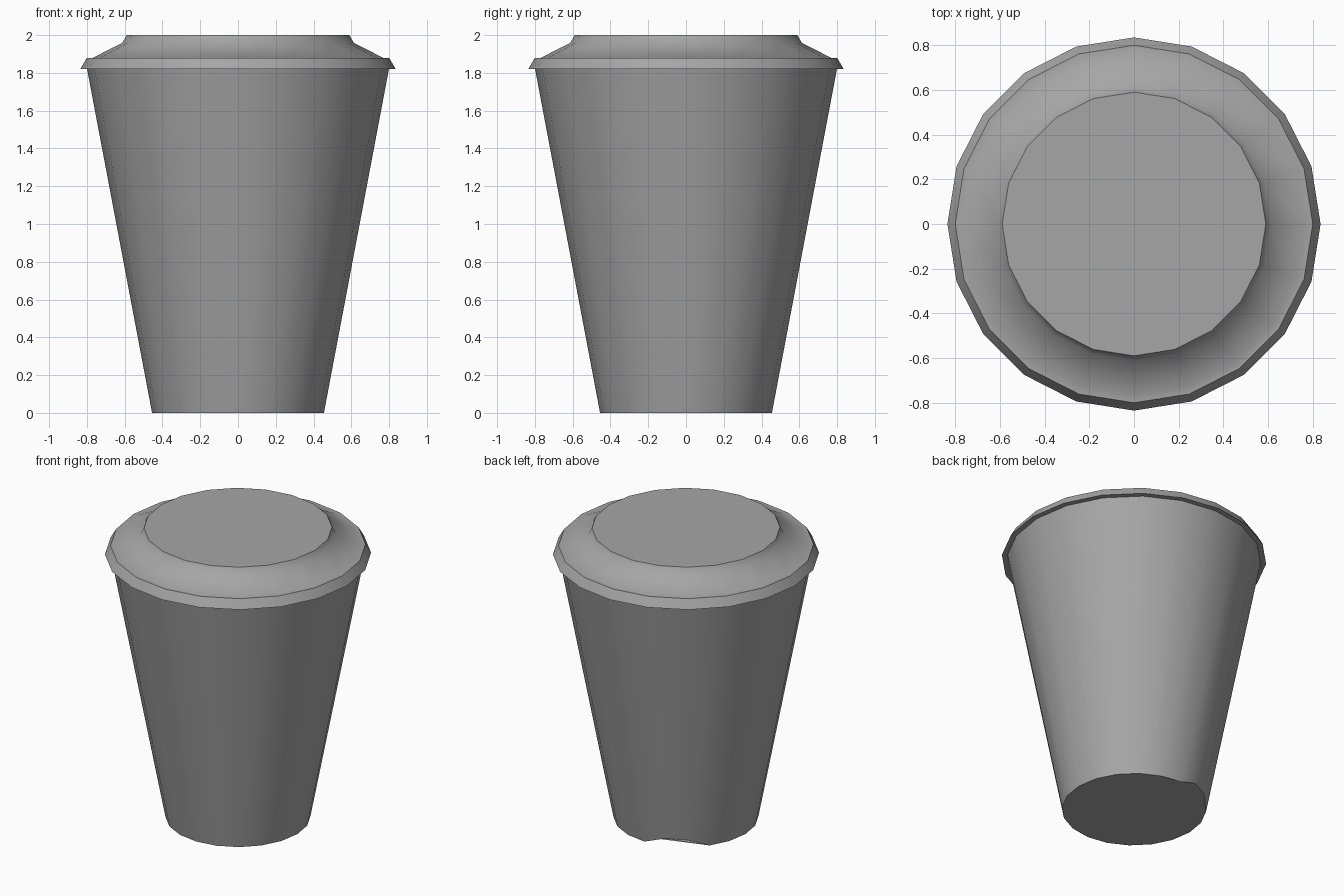
import bpy, bmesh, math

SIDES = 20

cube = bpy.data.objects.get("Cube")
if cube:
    bpy.data.objects.remove(cube, do_unlink=True)

grey = bpy.data.materials.new("plain grey")
grey.use_nodes = True
colour = (0.38, 0.38, 0.38, 1)
grey.diffuse_color = colour
grey.node_tree.nodes["Principled BSDF"].inputs["Base Color"].default_value = colour


def turned(name, profile, sharp_angle):
    """Closed solid turned around z from (radius, height) points, bottom to top."""
    bm = bmesh.new()
    rings = []
    for r, z in profile:
        angles = [math.tau * i / SIDES for i in range(SIDES)]
        rings.append([bm.verts.new((r * math.cos(a), r * math.sin(a), z)) for a in angles])
    for low, high in zip(rings, rings[1:]):
        for i in range(SIDES):
            j = (i + 1) % SIDES
            bm.faces.new((low[i], low[j], high[j], high[i]))
    bm.faces.new(rings[0][::-1])
    bm.faces.new(rings[-1])
    mesh = bpy.data.meshes.new(name)
    bm.to_mesh(mesh)
    bm.free()
    mesh.materials.append(grey)
    obj = bpy.data.objects.new(name, mesh)
    bpy.context.collection.objects.link(obj)
    bpy.ops.object.select_all(action="DESELECT")
    obj.select_set(True)
    bpy.context.view_layer.objects.active = obj
    bpy.ops.object.shade_smooth_by_angle(angle=math.radians(sharp_angle))
    return obj


# Tapered cup with a small dent in its bottom edge
cup = turned("cup", [(0.455, 0), (0.80, 1.825)], 40)
for i in (6, 7):
    cup.data.vertices[i].co.z += 0.05

# Lid: flared rim, flat ledge, sloped shoulder, short neck and flat top
turned("lid", [(0.835, 1.82), (0.80, 1.88), (0.768, 1.88),
               (0.612, 1.96), (0.59, 2.0)], 40)
